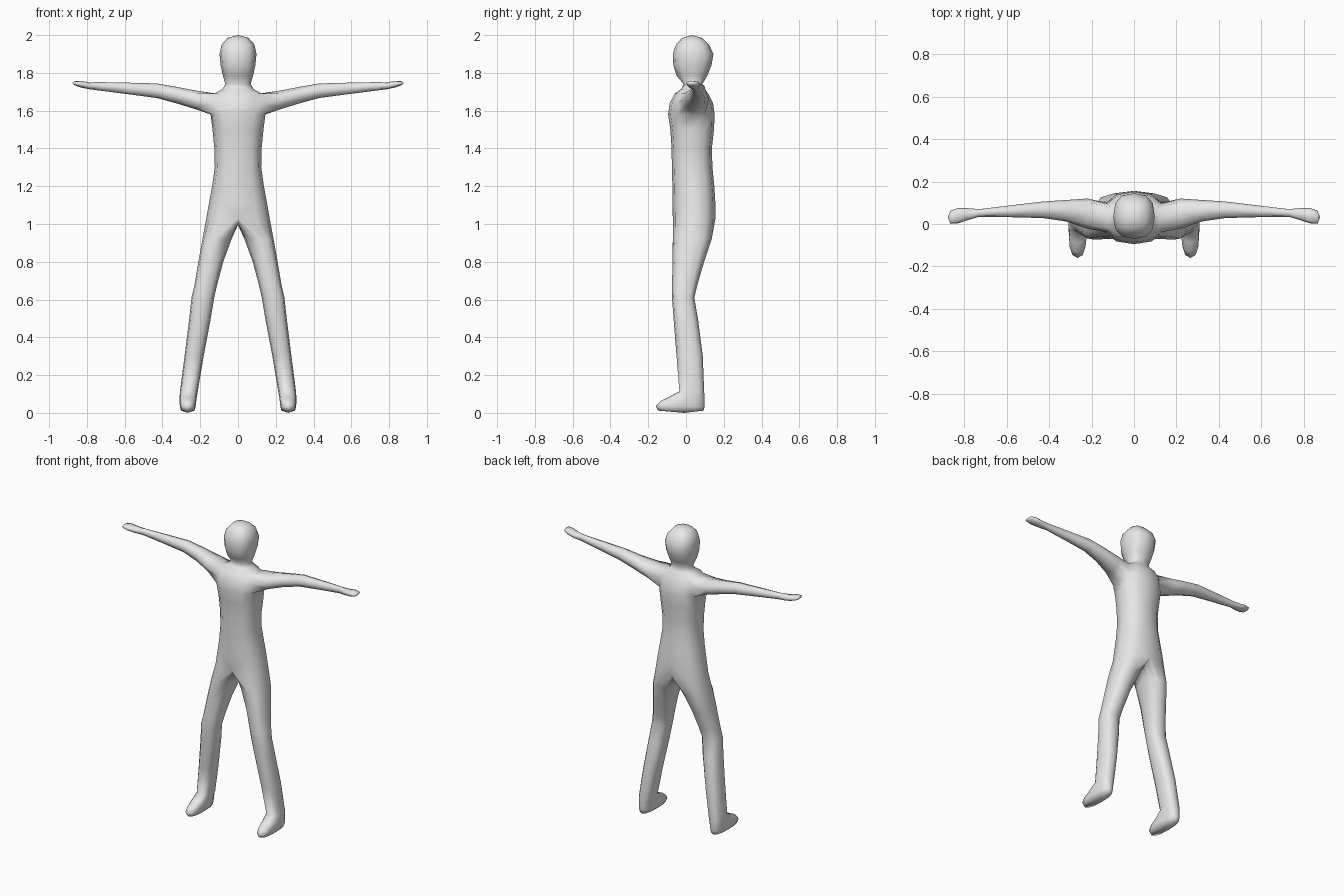
import bpy
import bmesh
from math import sin, cos, radians, copysign

grey = bpy.data.materials.new("light grey")
grey.diffuse_color = (0.8, 0.8, 0.8, 1)
bm = bmesh.new()


def spow(v, e):
    return 0.0 if abs(v) < 1e-6 else copysign(abs(v) ** e, v)


def oval(a, e=0.78):
    """Point on a rounded-square unit outline at angle a in degrees."""
    return spow(cos(radians(a)), e), spow(sin(radians(a)), e)


def bridge(a, b, closed=True, skip=()):
    n = len(a)
    for i in range(n if closed else n - 1):
        if i not in skip:
            j = (i + 1) % n
            bm.faces.new((a[i], a[j], b[j], b[i]))


def cap(ring, centre, closed=True):
    c = bm.verts.new(centre)
    n = len(ring)
    for i in range(n if closed else n - 1):
        bm.faces.new((ring[i], ring[(i + 1) % n], c))


# Torso, neck and head, right half: z, half width, front y, back y
TRUNK = [
    (1.03, 0.168, -0.070, 0.156), (1.12, 0.152, -0.071, 0.155),
    (1.20, 0.137, -0.072, 0.150), (1.30, 0.123, -0.075, 0.140),
    (1.40, 0.125, -0.076, 0.137), (1.50, 0.135, -0.083, 0.148),
    (1.58, 0.145, -0.095, 0.152), (1.64, 0.142, -0.086, 0.143),
    (1.69, 0.125, -0.060, 0.118), (1.715, 0.082, -0.025, 0.098),
    (1.74, 0.067, -0.012, 0.086), (1.785, 0.080, -0.050, 0.113),
    (1.84, 0.092, -0.067, 0.135), (1.90, 0.098, -0.070, 0.145),
    (1.95, 0.087, -0.053, 0.122), (1.985, 0.056, -0.022, 0.085),
]
ARM_ROW = 6
rows = []
for z, w, f, b in TRUNK:
    row = []
    for k in range(7):
        x, y = oval(-90 + 30 * k)
        row.append(bm.verts.new((w * x, (f + b) / 2 + y * (b - f) / 2, z)))
    rows.append(row)
for r in range(len(rows) - 1):
    hole = (2, 3) if r in (ARM_ROW, ARM_ROW + 1) else ()
    bridge(rows[r], rows[r + 1], closed=False, skip=hole)
cap(rows[-1], (0, 0.033, 2.0), closed=False)

# Arm and hand, grown from the shoulder opening: x, bottom z, top z, front y, back y
ARM = [
    (0.22, 1.606, 1.706, -0.022, 0.120), (0.32, 1.637, 1.725, 0.012, 0.113),
    (0.43, 1.667, 1.744, 0.028, 0.106), (0.58, 1.687, 1.748, 0.032, 0.088),
    (0.73, 1.706, 1.751, 0.034, 0.070), (0.79, 1.714, 1.750, 0.016, 0.075),
    (0.83, 1.722, 1.757, 0.003, 0.075), (0.865, 1.734, 1.757, 0.001, 0.063),
]
lo, mid, hi = rows[ARM_ROW:ARM_ROW + 3]
last = [lo[2], lo[3], lo[4], mid[4], hi[4], hi[3], hi[2], mid[2]]
for x, z0, z1, f, b in ARM:
    ring = []
    for k in range(8):
        y, z = oval(-135 + 45 * k, 0.85)
        ring.append(bm.verts.new((x, (f + b) / 2 + y * (b - f) / 2,
                                  (z0 + z1) / 2 + z * (z1 - z0) / 2)))
    bridge(last, ring)
    last = ring
cap(last, (0.877, 0.032, 1.746))

# Crotch seam on the centre line closes the half torso into a leg opening
seam = []
for k in range(1, 6):
    t = k / 6
    seam.append(bm.verts.new((0, 0.156 - 0.226 * t, 1.03 - 0.035 * sin(radians(180 * t)))))
last = rows[0] + seam

# Leg and foot: z, inner x, outer x, front y, back y
LEG = [
    (0.92, 0.034, 0.188, -0.070, 0.136), (0.80, 0.078, 0.210, -0.071, 0.096),
    (0.68, 0.110, 0.230, -0.074, 0.061), (0.61, 0.126, 0.246, -0.074, 0.044),
    (0.50, 0.144, 0.258, -0.066, 0.063), (0.30, 0.182, 0.283, -0.050, 0.089),
    (0.115, 0.213, 0.307, -0.035, 0.096), (0.085, 0.218, 0.309, -0.090, 0.098),
    (0.063, 0.221, 0.309, -0.135, 0.099), (0.035, 0.224, 0.308, -0.160, 0.099),
    (0.012, 0.230, 0.302, -0.148, 0.093),
]
for z, x0, x1, f, b in LEG:
    ring = []
    for k in range(12):
        x, y = oval(-90 + 30 * k)
        ring.append(bm.verts.new(((x0 + x1) / 2 + x * (x1 - x0) / 2,
                                  (f + b) / 2 + y * (b - f) / 2, z)))
    bridge(last, ring)
    last = ring
cap(last, (0.266, -0.01, 0.0))

# Mirror the half into one smooth, closed figure
bmesh.ops.recalc_face_normals(bm, faces=bm.faces[:])
for face in bm.faces:
    face.smooth = True
mesh = bpy.data.meshes.new("body")
bm.to_mesh(mesh)
bm.free()
mesh.materials.append(grey)
body = bpy.data.objects.new("body", mesh)
bpy.context.collection.objects.link(body)
mirror = body.modifiers.new("mirror", 'MIRROR')
mirror.use_clip = True
mirror.merge_threshold = 0.001
